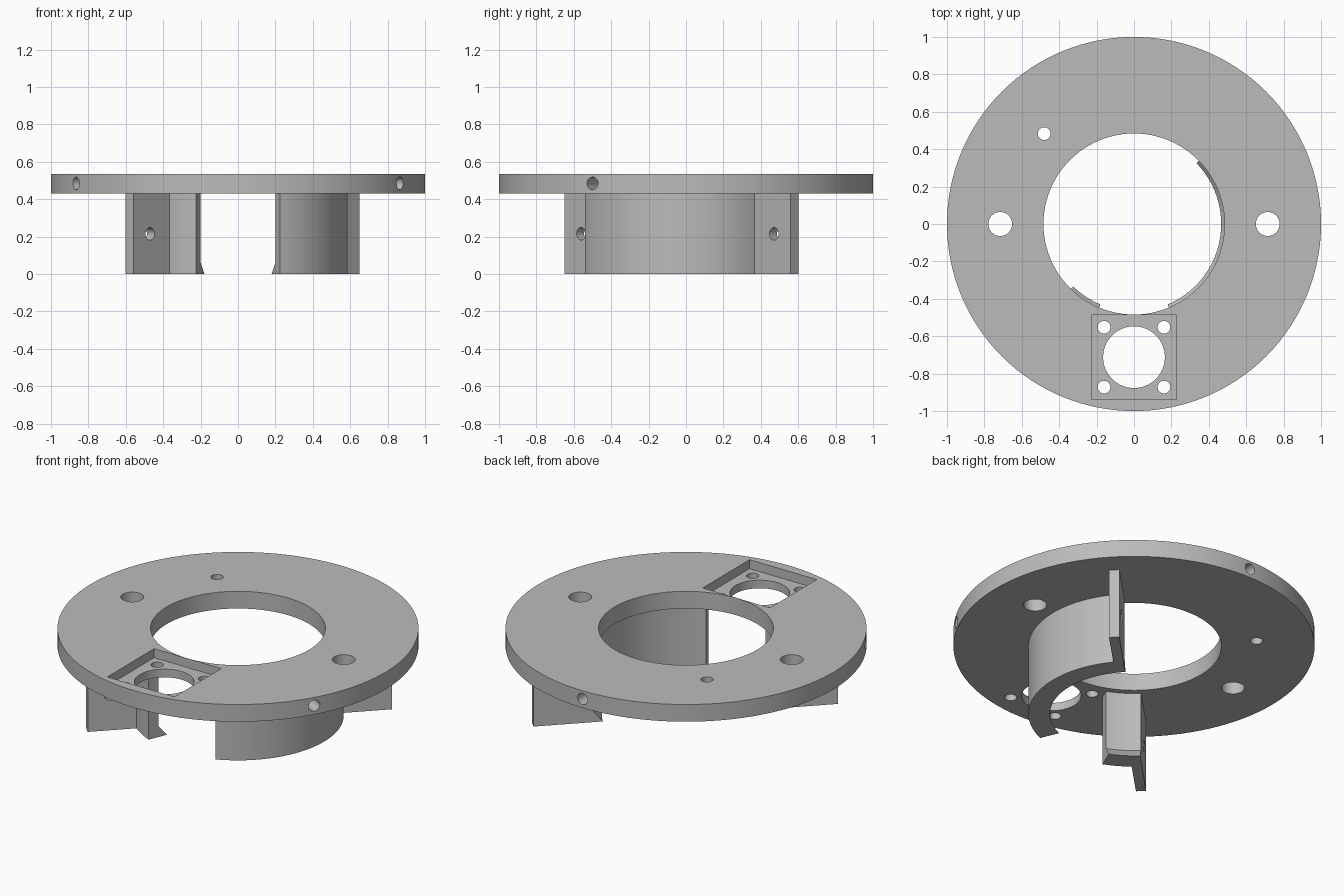
import bpy, bmesh, math
from math import radians, cos, sin
from mathutils import Matrix, Vector

cube = bpy.data.objects.get("Cube")
if cube:
    bpy.data.objects.remove(cube, do_unlink=True)

grey = bpy.data.materials.new("plain grey")
grey.use_nodes = True
COLOUR = (0.5, 0.5, 0.5, 1)
grey.diffuse_color = COLOUR
grey.node_tree.nodes["Principled BSDF"].inputs["Base Color"].default_value = COLOUR

TOP, UNDER = 0.535, 0.43       # plate faces
INNER, OUTER = 0.52, 0.585     # clamp wall radii
SCREW = 0.034


def finish(name, bm):
    bmesh.ops.recalc_face_normals(bm, faces=bm.faces)
    mesh = bpy.data.meshes.new(name)
    bm.to_mesh(mesh)
    bm.free()
    mesh.materials.append(grey)
    obj = bpy.data.objects.new(name, mesh)
    bpy.context.collection.objects.link(obj)
    return obj


def cylinder(name, radius, length, centre, axis=(0, 0, 1), sides=32):
    bm = bmesh.new()
    turn = Vector((0, 0, 1)).rotation_difference(Vector(axis)).to_matrix().to_4x4()
    bmesh.ops.create_cone(bm, cap_ends=True, segments=sides, radius1=radius, radius2=radius,
                          depth=length, matrix=Matrix.Translation(centre) @ turn)
    return finish(name, bm)


def box(name, size, centre, angle=0):
    bm = bmesh.new()
    place = Matrix.Rotation(angle, 4, 'Z') @ Matrix.Translation(centre) @ Matrix.Diagonal((*size, 1))
    bmesh.ops.create_cube(bm, size=1, matrix=place)
    return finish(name, bm)


def combine(obj, other, operation):
    mod = obj.modifiers.new(operation.lower(), 'BOOLEAN')
    mod.operation, mod.solver, mod.object = operation, 'EXACT', other
    bpy.context.view_layer.objects.active = obj
    bpy.ops.object.modifier_apply(modifier=mod.name)
    bpy.data.objects.remove(other, do_unlink=True)


def smooth(obj):
    bpy.ops.object.select_all(action='DESELECT')
    obj.select_set(True)
    bpy.context.view_layer.objects.active = obj
    bpy.ops.object.shade_smooth_by_angle(angle=radians(30))


def arc_wall(name, start, end):
    # Wall section with a sloped lip on its inner foot, swept about the z axis
    profile = [(0.466, 0), (OUTER, 0), (OUTER, UNDER), (INNER, UNDER), (INNER, 0.065)]
    bm = bmesh.new()
    a = radians(start)
    face = bm.faces.new([bm.verts.new((r * cos(a), r * sin(a), z)) for r, z in profile])
    first = bmesh.ops.duplicate(bm, geom=[face, *face.edges, *face.verts])["geom"]
    swept = [g for g in first if isinstance(g, bmesh.types.BMFace)]
    geom = swept + list(swept[0].edges) + list(swept[0].verts)
    bmesh.ops.spin(bm, geom=geom, cent=(0, 0, 0), axis=(0, 0, 1),
                   angle=radians(end - start), steps=max(8, int((end - start) / 2.5)))
    bmesh.ops.remove_doubles(bm, verts=bm.verts, dist=1e-5)
    # Drop any doubled cap faces
    seen = set()
    for f in list(bm.faces):
        key = frozenset(v.index for v in f.verts)
        if key in seen:
            bm.faces.remove(f)
        else:
            seen.add(key)
    return finish(name, bm)


# Round plate with central bore
mid = (TOP + UNDER) / 2
plate = cylinder("mounting_plate", 1, TOP - UNDER, (0, 0, mid), sides=128)
combine(plate, cylinder("bore", 0.484, 1, (0, 0, mid), sides=96), 'DIFFERENCE')

# Square pocket with its round opening and four screw holes
MOTOR_Y = -0.712
combine(plate, box("pocket", (0.454, 0.452, 0.11), (0, MOTOR_Y, TOP)), 'DIFFERENCE')
combine(plate, cylinder("opening", 0.165, 1, (0, MOTOR_Y, mid), sides=64), 'DIFFERENCE')
holes = [(sx * 0.16, MOTOR_Y + sy * 0.16, SCREW) for sx in (-1, 1) for sy in (-1, 1)]
# Two large holes and one small hole through the plate
holes += [(-0.715, 0, 0.064), (0.715, 0, 0.064), (-0.48, 0.483, SCREW)]
for x, y, r in holes:
    combine(plate, cylinder("hole", r, 1, (x, y, mid)), 'DIFFERENCE')

# Three blind holes in the rim
for deg in (90, 210, 330):
    d = Vector((cos(radians(deg)), sin(radians(deg)), 0))
    combine(plate, cylinder("rim_hole", SCREW, 0.4, d + Vector((0, 0, mid + 0.002)), d), 'DIFFERENCE')
smooth(plate)

# Split half-ring clamp below the plate, each arc ending in a drilled tab
GAP = 22.7
arcs = (("right_clamp", 225.8, 270 - GAP, 225, 1), ("left_clamp", 270 + GAP, 404.2, 45, -1))
for name, start, end, tab_deg, side in arcs:
    clamp = arc_wall(name, start, end)
    a = radians(tab_deg)
    tab = box("tab", (0.316, 0.057, UNDER), (0.698, side * 0.0355, UNDER / 2), a)
    combine(clamp, tab, 'UNION')
    along = Vector((cos(a), sin(a), 0))
    across = Vector((-sin(a), cos(a), 0))
    combine(clamp, cylinder("tab_hole", SCREW, 0.3, along * 0.729 + Vector((0, 0, UNDER / 2)), across),
            'DIFFERENCE')
    smooth(clamp)
